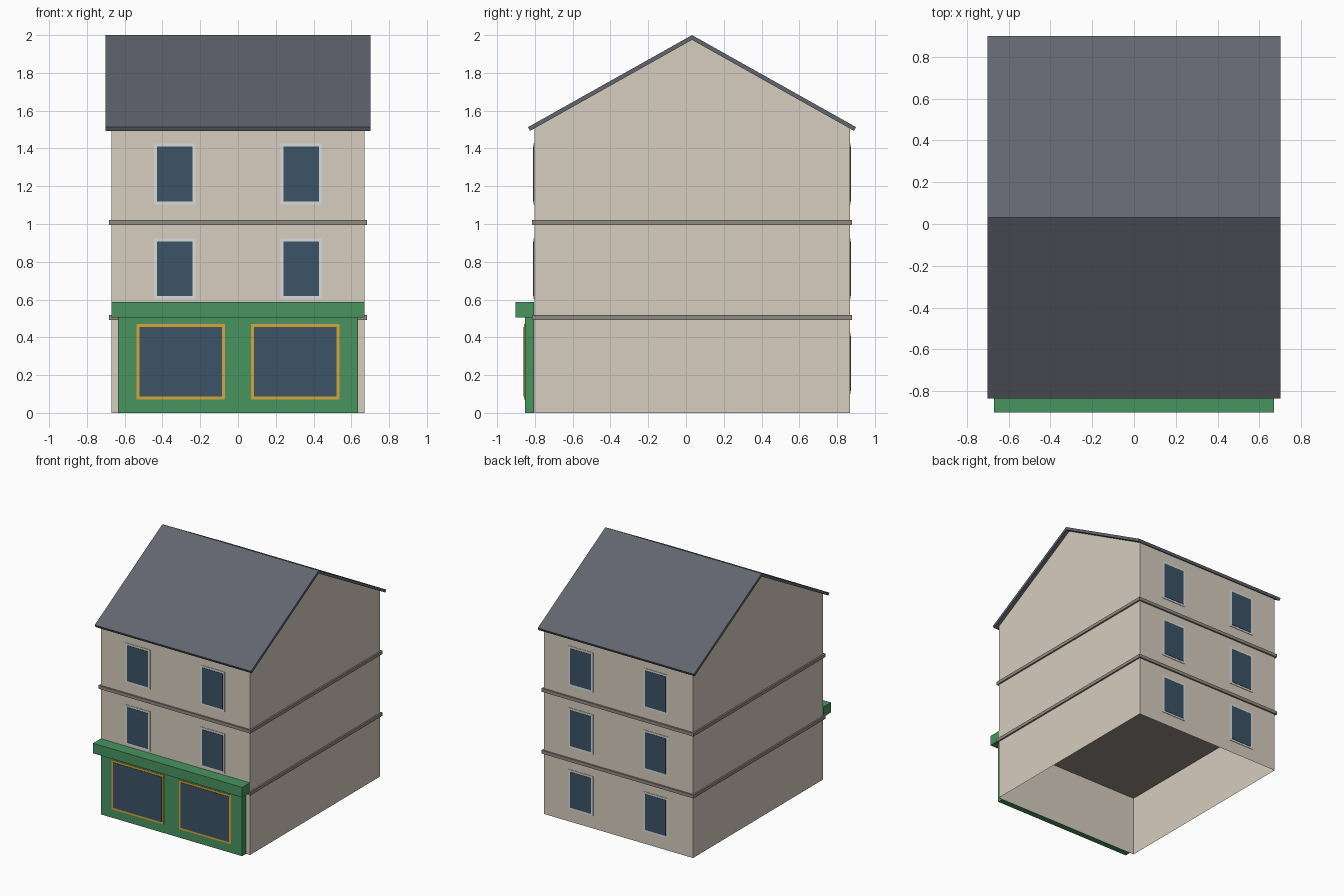
import bpy, bmesh

if "Cube" in bpy.data.objects:
    bpy.data.objects.remove(bpy.data.objects["Cube"])

W = 0.67                      # half width of the house
YF, YB = -0.803, 0.867        # front and back walls
YR = (YF + YB) / 2            # ridge line


def material(name, r, g, b):
    def lin(c):
        c /= 255
        return c / 12.92 if c <= 0.04045 else ((c + 0.055) / 1.055) ** 2.4
    m = bpy.data.materials.new(name)
    m.diffuse_color = (lin(r), lin(g), lin(b), 1)
    m.use_nodes = True
    m.node_tree.nodes["Principled BSDF"].inputs["Base Color"].default_value = m.diffuse_color
    return m


WALL = material("cream_render", 215, 205, 191)
ROOF = material("slate", 98, 102, 111)
BAND = material("grey_stone", 146, 139, 131)
GREEN = material("green_paint", 72, 148, 96)
GLASS = material("dark_glass", 59, 84, 102)
WHITE = material("white_frame", 217, 220, 219)
GOLD = material("gold_trim", 216, 165, 57)


def finish(name, bm, mat):
    bmesh.ops.recalc_face_normals(bm, faces=bm.faces[:])
    me = bpy.data.meshes.new(name)
    bm.to_mesh(me)
    bm.free()
    me.materials.append(mat)
    ob = bpy.data.objects.new(name, me)
    bpy.context.collection.objects.link(ob)
    return ob


def box(name, mat, x0, x1, y0, y1, z0, z1):
    bm = bmesh.new()
    bmesh.ops.create_cube(bm, size=1)
    for v in bm.verts:
        v.co = (x1 if v.co.x > 0 else x0,
                y1 if v.co.y > 0 else y0,
                z1 if v.co.z > 0 else z0)
    return finish(name, bm, mat)


def extrude_x(name, mat, profile, half, open_edges=()):
    """Extrude a (y, z) profile along x, leaving chosen side faces open."""
    bm = bmesh.new()
    left = [bm.verts.new((-half, y, z)) for y, z in profile]
    right = [bm.verts.new((half, y, z)) for y, z in profile]
    bm.faces.new(left)
    bm.faces.new(right[::-1])
    n = len(profile)
    for i in range(n):
        j = (i + 1) % n
        if i not in open_edges:
            bm.faces.new((left[i], left[j], right[j], right[i]))
    return finish(name, bm, mat)


def window(name, x, z, w, h, trim, wall_y, side, frame_mat):
    """Thin frame plate with a glass plate just proud of it."""
    for part, mat, inset, depth in (("frame", frame_mat, 0, 0.004),
                                    ("glass", GLASS, trim, 0.007)):
        y0, y1 = sorted((wall_y, wall_y + side * depth))
        box(f"{name}_{part}", mat, x - w / 2 + inset, x + w / 2 - inset,
            y0, y1, z - h / 2 + inset, z + h / 2 - inset)


# House shell, open underneath and closed by the roof above
extrude_x("house_walls", WALL,
          [(YF, 0), (YF, 1.506), (YR, 1.975), (YB, 1.506), (YB, 0)],
          W, open_edges=(1, 2, 4))

# Bent roof slab with overhanging eaves
extrude_x("roof", ROOF,
          [(YR - 0.868, 1.513), (YR, 2.0), (YR + 0.868, 1.513),
           (YR + 0.858, 1.493), (YR, 1.975), (YR - 0.858, 1.493)], 0.702)

# Floor slabs showing as string courses
for i, z in enumerate((0.505, 1.007)):
    box(f"floor_band_{i + 1}", BAND, -W - 0.013, W + 0.013,
        YF - 0.013, YB + 0.013, z - 0.013, z + 0.013)

# Sash windows: two upper floors in front, three floors behind
for x in (-0.336, 0.336):
    tag = "left" if x < 0 else "right"
    for floor, z in enumerate((0.262, 0.763, 1.265)):
        if floor:
            window(f"front_window_{floor}_{tag}", x, z, 0.22, 0.322, 0.016, YF, -1, WHITE)
        window(f"back_window_{floor}_{tag}", x, z, 0.22, 0.322, 0.016, YB, 1, WHITE)
    # Shop display windows
    window(f"shop_window_{tag}", x * 0.9, 0.27, 0.468, 0.4, 0.016, -0.853, -1, GOLD)

# Shopfront panel and projecting fascia
box("shopfront", GREEN, -0.634, 0.634, -0.853, YF - 0.001, 0, 0.506)
box("shop_fascia", GREEN, -W, W, -0.903, YF - 0.001, 0.506, 0.587)
